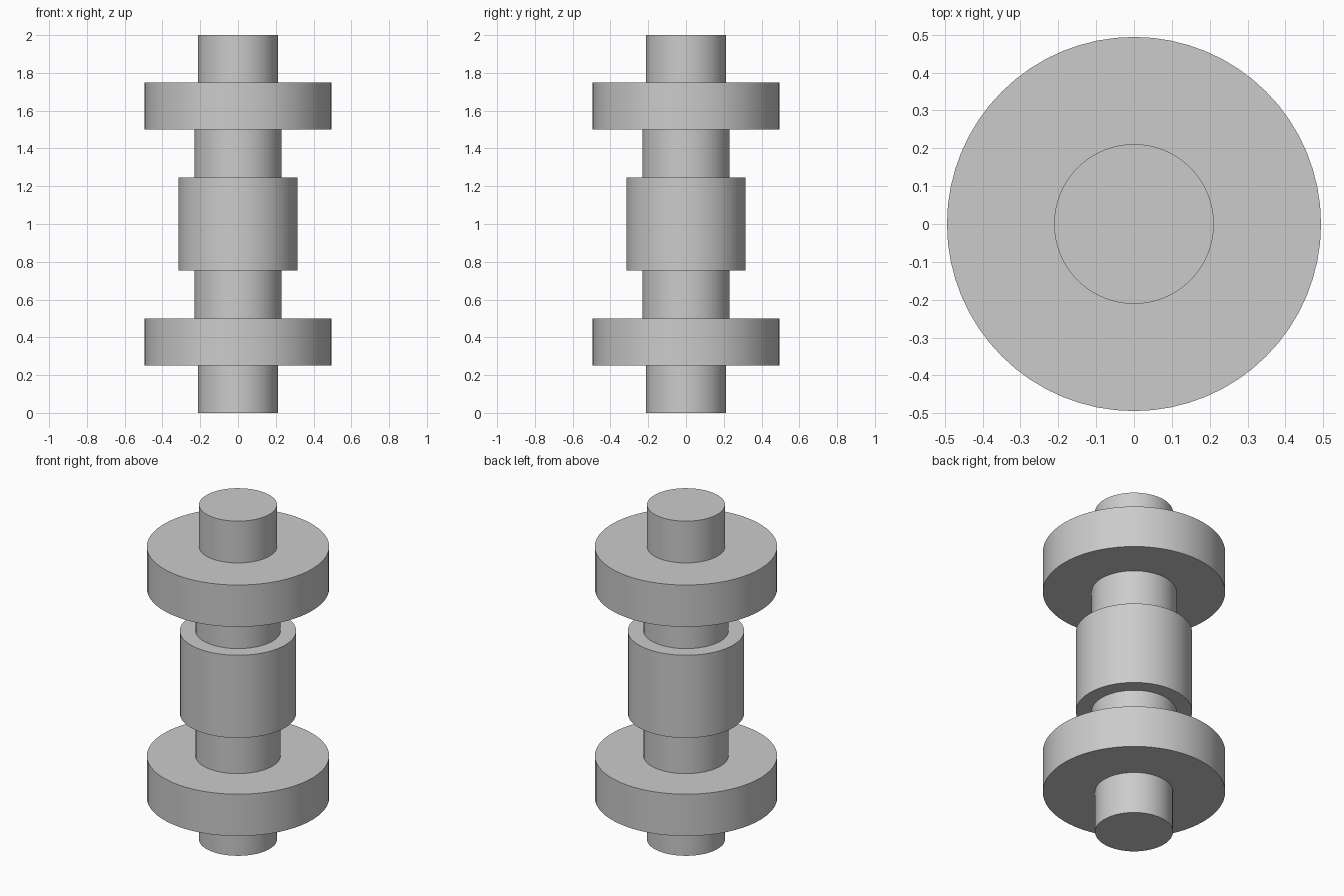
import bpy
import bmesh
import math

cube = bpy.data.objects.get("Cube")
if cube:
    bpy.data.objects.remove(cube, do_unlink=True)

SEGMENTS = 64

# Plain grey for the whole turned piece
grey = bpy.data.materials.new("grey")
grey.use_nodes = True
colour = (0.6, 0.6, 0.6, 1.0)
grey.diffuse_color = colour
grey.node_tree.nodes["Principled BSDF"].inputs["Base Color"].default_value = colour

# Lower half as (radius, bottom, top): end journal, flange, neck, central drum
end_r, flange_r, neck_r, drum_r = 0.211, 0.494, 0.23, 0.315
lower = [(end_r, 0, 0.25), (flange_r, 0.25, 0.5), (neck_r, 0.5, 0.753)]
upper = [(r, 2 - top, 2 - bottom) for r, bottom, top in reversed(lower)]
steps = lower + [(drum_r, 0.753, 1.247)] + upper

# Stepped half profile, closed on the axis at both ends
profile = [(0, 0)]
for radius, bottom, top in steps:
    profile += [(radius, bottom), (radius, top)]
profile.append((0, 2))

# Turn the profile into one continuous shaft
bm = bmesh.new()
verts = [bm.verts.new((r, 0, z)) for r, z in profile]
edges = [bm.edges.new(pair) for pair in zip(verts, verts[1:])]
bmesh.ops.spin(bm, geom=verts + edges, cent=(0, 0, 0), axis=(0, 0, 1),
               angle=math.tau, steps=SEGMENTS, use_duplicate=False)
bmesh.ops.remove_doubles(bm, verts=bm.verts, dist=0.0001)
bmesh.ops.recalc_face_normals(bm, faces=bm.faces)

mesh = bpy.data.meshes.new("stepped_shaft")
bm.to_mesh(mesh)
bm.free()
mesh.materials.append(grey)
shaft = bpy.data.objects.new("stepped_shaft", mesh)
bpy.context.collection.objects.link(shaft)

# Smooth round walls, crisp shoulders
bpy.ops.object.select_all(action="DESELECT")
shaft.select_set(True)
bpy.context.view_layer.objects.active = shaft
bpy.ops.object.shade_smooth_by_angle(angle=math.radians(30))
